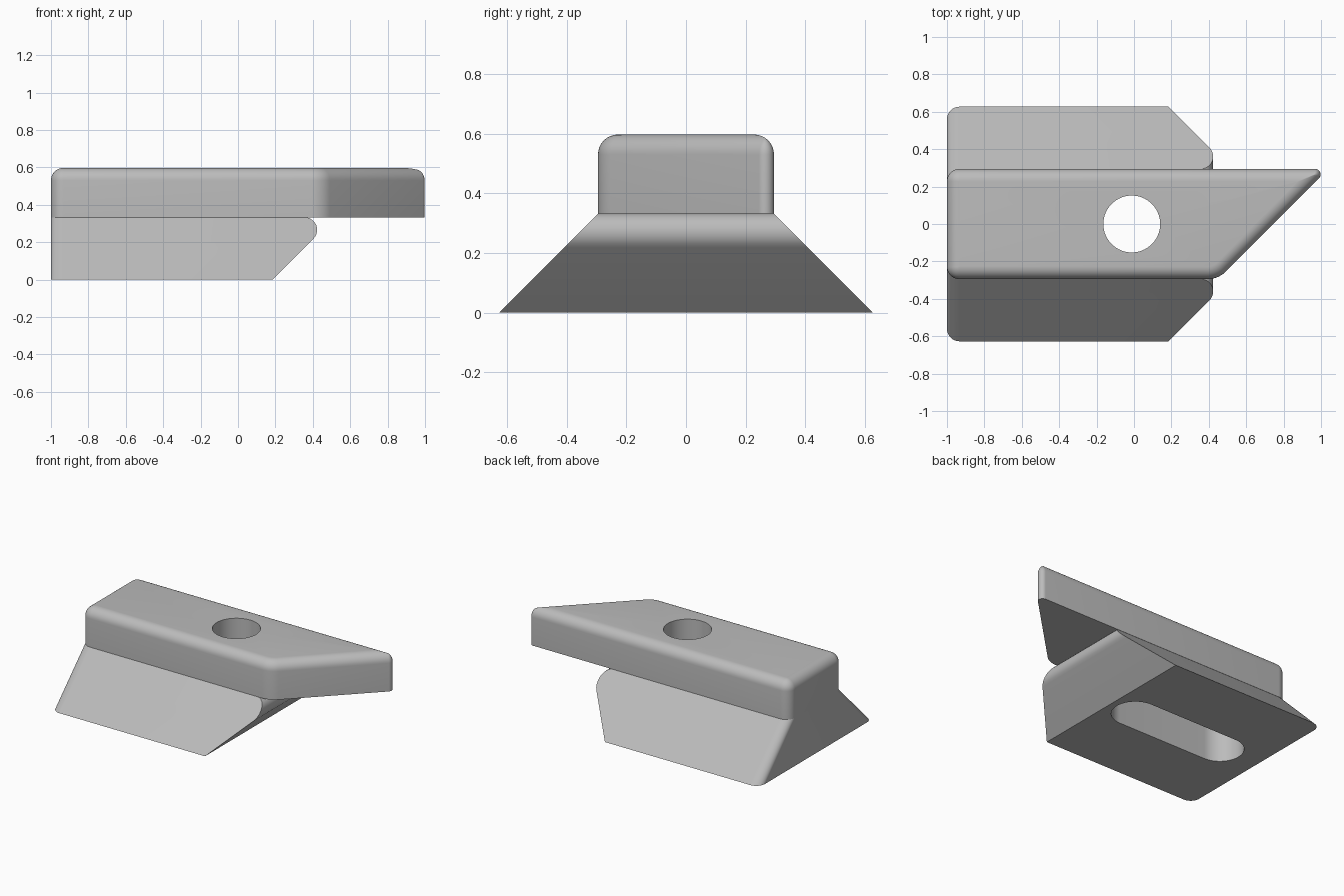
import bpy, bmesh, math
from mathutils import Vector

cube = bpy.data.objects.get("Cube")
if cube:
    bpy.data.objects.remove(cube, do_unlink=True)

grey = bpy.data.materials.new("light grey")
grey.use_nodes = True
colour = (0.5, 0.5, 0.5, 1)
grey.diffuse_color = colour
grey.node_tree.nodes["Principled BSDF"].inputs["Base Color"].default_value = colour


def rounded(corners, inset=0.0, steps=10):
    """Counter-clockwise outline of (x, y, radius) corners, inset and filleted."""
    out = []
    pts = [Vector(c[:2]) for c in corners]
    for i, p in enumerate(pts):
        a = (p - pts[i - 1]).normalized()
        b = (pts[(i + 1) % len(pts)] - p).normalized()
        na, nb = Vector((a.y, -a.x)), Vector((b.y, -b.x))   # outward normals
        r = corners[i][2]
        r = max(r - inset, 0.002) if r else 0
        miter = (na + nb) / (1 + na.dot(nb))
        centre = p - miter * (inset + r)
        turn = a.angle_signed(b) * -1
        start = math.atan2(na.y, na.x)
        for k in range(steps + 1 if r else 1):
            t = start + turn * k / steps
            out.append(centre + Vector((math.cos(t), math.sin(t))) * r)
    return out


def loft(name, rings):
    """Closed solid through rings of 3D points."""
    bm = bmesh.new()
    loops = [[bm.verts.new(p) for p in ring] for ring in rings]
    for low, high in zip(loops, loops[1:]):
        for i in range(len(low)):
            j = (i + 1) % len(low)
            bm.faces.new((low[i], low[j], high[j], high[i]))
    bm.faces.new(reversed(loops[0]))
    bm.faces.new(loops[-1])
    bmesh.ops.recalc_face_normals(bm, faces=bm.faces)
    mesh = bpy.data.meshes.new(name)
    bm.to_mesh(mesh)
    bm.free()
    mesh.materials.append(grey)
    obj = bpy.data.objects.new(name, mesh)
    bpy.context.collection.objects.link(obj)
    return obj


def flat(outline, z):
    return [(p.x, p.y, z) for p in outline]


def carve(obj, cutter, operation):
    bpy.context.view_layer.objects.active = obj
    mod = obj.modifiers.new("cut", 'BOOLEAN')
    mod.operation, mod.object, mod.solver = operation, cutter, 'EXACT'
    bpy.ops.object.modifier_apply(modifier=mod.name)
    bpy.data.objects.remove(cutter, do_unlink=True)


def slot_cutter(x0, x1, r, z0, z1):
    box = [(x0 - r, -r, r * .999), (x1 + r, -r, r * .999),
           (x1 + r, r, r * .999), (x0 - r, r, r * .999)]
    line = rounded(box, steps=16)
    return loft("slot_cutter", [flat(line, z0), flat(line, z1)])


R, SEAM, TOP, W = 0.067, 0.333, 0.597, 0.295
HOLE_X, HOLE_R = -0.012, 0.152

# Upper bar: mitred end, rolled top edge
bar = [(-1, -W, R), (0.45, -W, 0.14), (1.04, W, 0.03), (-1, W, R)]
rings = [flat(rounded(bar), SEAM)]
for k in range(9):
    t = math.pi / 2 * k / 8
    rings.append(flat(rounded(bar, R * (1 - math.cos(t))), TOP - R * (1 - math.sin(t))))
upper_bar = loft("upper_bar", rings)

# Round bolt hole through the bar
bpy.ops.mesh.primitive_cylinder_add(vertices=64, radius=HOLE_R, depth=2,
                                    location=(HOLE_X, 0, 0.5))
carve(upper_bar, bpy.context.object, 'DIFFERENCE')

# Dovetail foot: sloping sides, rounded rear corners
def foot_ring(z):
    y = 0.627 - z
    return flat(rounded([(-1, -y, R), (0.8, -y, 0), (0.8, y, 0), (-1, y, R)]), z)

dovetail_foot = loft("dovetail_foot", [foot_ring(-0.05), foot_ring(0.4)])

# Undercut nose with a rounded tip, and flat top and bottom
nose = rounded([(-1.3, 0, 0), (0.185, 0, 0), (0.185 + SEAM, SEAM, R), (-1.3, SEAM, 0)])
carve(dovetail_foot, loft("nose_cutter", [[(p.x, y, p.y) for p in nose] for y in (1, -1)]),
      'INTERSECT')

# Long adjustment slot through the foot
carve(dovetail_foot, slot_cutter(-0.70, HOLE_X, HOLE_R, -0.2, 0.6), 'DIFFERENCE')

for obj in (upper_bar, dovetail_foot):
    obj.data.materials.clear()
    obj.data.materials.append(grey)
    bpy.ops.object.select_all(action='DESELECT')
    obj.select_set(True)
    bpy.context.view_layer.objects.active = obj
    bpy.ops.object.shade_smooth_by_angle(angle=math.radians(30))
